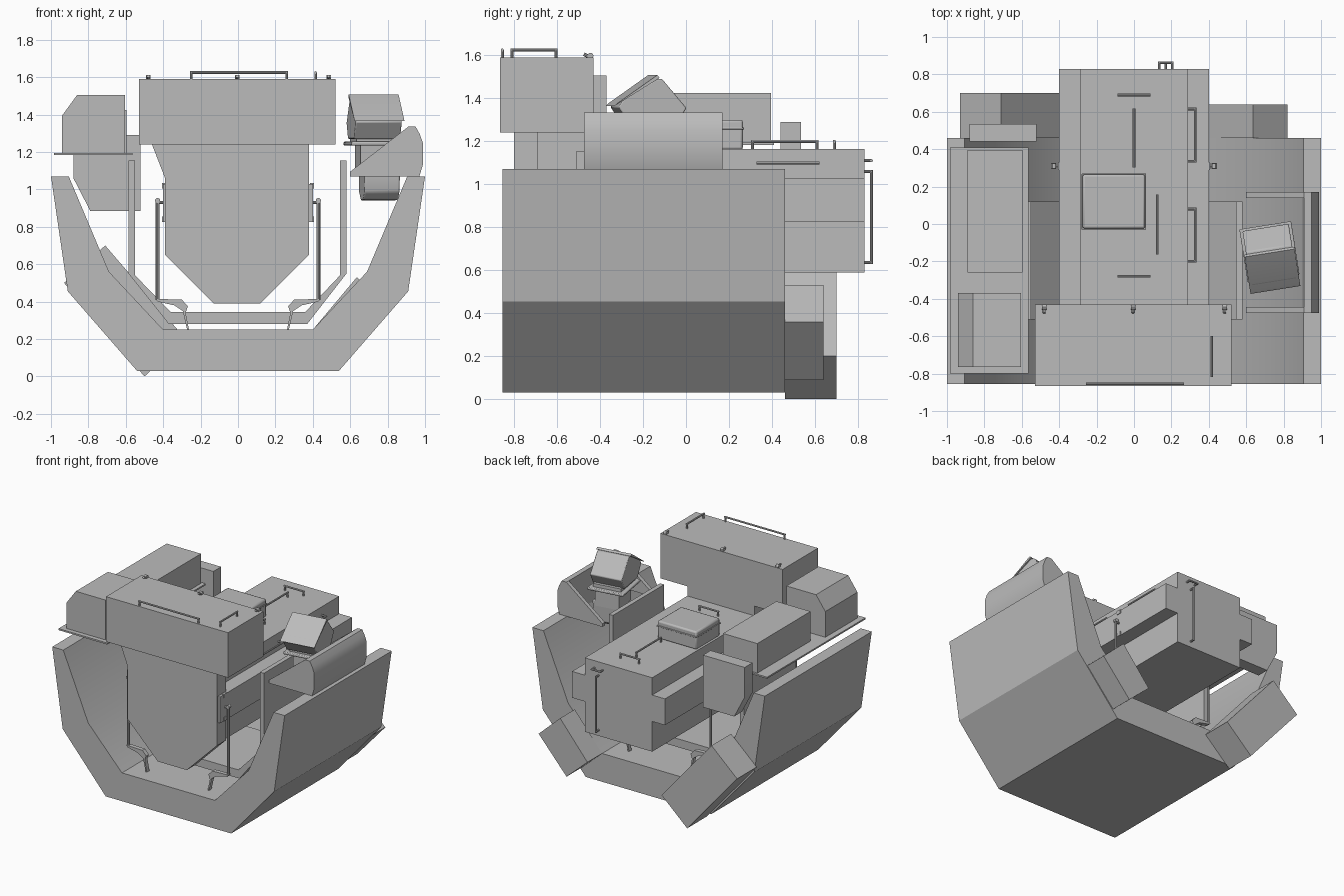
import bpy, bmesh, math
from mathutils import Vector, Matrix

if "Cube" in bpy.data.objects:
    bpy.data.objects.remove(bpy.data.objects["Cube"])

grey = bpy.data.materials.new("plain_grey")
grey.diffuse_color = (0.5, 0.5, 0.5, 1)
grey.use_nodes = True
grey.node_tree.nodes["Principled BSDF"].inputs["Base Color"].default_value = grey.diffuse_color


def finish(name, bm, bevel=0):
    bmesh.ops.recalc_face_normals(bm, faces=bm.faces)
    me = bpy.data.meshes.new(name)
    bm.to_mesh(me)
    bm.free()
    ob = bpy.data.objects.new(name, me)
    bpy.context.collection.objects.link(ob)
    me.materials.append(grey)
    if bevel:
        m = ob.modifiers.new("bevel", 'BEVEL')
        m.width, m.segments = bevel, 2
    bpy.ops.object.select_all(action='DESELECT')
    ob.select_set(True)
    bpy.context.view_layer.objects.active = ob
    bpy.ops.object.shade_smooth_by_angle(angle=math.radians(30))
    return ob


def prism(name, pts, a, b, axis='y', bevel=0):
    """Extrude a profile: (x,z) along y, or (y,z) along x."""
    bm = bmesh.new()
    mk = (lambda p, t: (p[0], t, p[1])) if axis == 'y' else (lambda p, t: (t, p[0], p[1]))
    f = bm.faces.new([bm.verts.new(mk(p, a)) for p in pts])
    r = bmesh.ops.extrude_face_region(bm, geom=[f])
    d = Vector((0, b - a, 0)) if axis == 'y' else Vector((b - a, 0, 0))
    bmesh.ops.translate(bm, verts=[v for v in r['geom'] if isinstance(v, bmesh.types.BMVert)], vec=d)
    return finish(name, bm, bevel)


def box(name, x0, x1, y0, y1, z0, z1, bevel=0):
    return prism(name, [(x0, z0), (x1, z0), (x1, z1), (x0, z1)], y0, y1, bevel=bevel)


def rod(bm, a, b, r, seg=8):
    a, b = Vector(a), Vector(b)
    m = Matrix.Translation((a + b) / 2) @ (b - a).to_track_quat('Z', 'Y').to_matrix().to_4x4()
    bmesh.ops.create_cone(bm, cap_ends=True, segments=seg, radius1=r, radius2=r,
                          depth=(b - a).length, matrix=m)


def handle(name, a, b, out, r=0.007):
    """Grab rail between a and b, standing off the surface by vector out."""
    a, b, out = Vector(a), Vector(b), Vector(out)
    bm = bmesh.new()
    e = (b - a).normalized() * r
    rod(bm, a + out - e, b + out + e, r)
    rod(bm, a, a + out, r)
    rod(bm, b, b + out, r)
    finish(name, bm)


# Outer U-shaped hull and inner liner
prism("hull", [(-1, 1.07), (-.91, .455), (-.54, .03), (.54, .03), (.91, .455), (1, 1.07),
               (.905, 1.07), (.69, .56), (.4, .25), (-.4, .25), (-.69, .56), (-.905, 1.07)], -.855, .46)
prism("inner_liner", [(-.585, 1.155), (-.585, .55), (-.37, .28), (.37, .28), (.58, .55), (.58, 1.155),
                      (.545, 1.155), (.545, .54), (.36, .345), (-.36, .345), (-.55, .54), (-.55, 1.155)],
      -.51, .12)

# Tilted boxes at the rear of the hull
prism("rear_box_left", [(-.93, .5), (-.5, 0), (-.28, .2), (-.71, .7)], .46, .70)
prism("rear_box_right", [(.635, .53), (.82, .36), (.58, .09), (.4, .25)], .46, .64)

# Central body, side rails, front plate and front header
box("body", -.29, .29, -.78, .83, .59, 1.165)
box("body_side_rails", -.4, .4, -.79, .83, .825, 1.03)
prism("front_plate", [(-.46, 1.24), (-.39, 1.06), (-.39, .65), (-.13, .39), (.12, .39),
                      (.38, .65), (.38, 1.24)], -.80, -.69)
box("body_under_header", -.29, .29, -.70, -.43, 1.1, 1.25)
box("front_header", -.53, .52, -.865, -.43, 1.24, 1.59)
box("roof_hatch", -.275, .06, -.025, .265, 1.16, 1.30, bevel=.012)
box("roof_hatch_lid_seam", -.28, .065, -.03, .27, 1.255, 1.265, bevel=.003)

# Header hinges
for x in (-.48, -.005, .485):
    bm = bmesh.new()
    rod(bm, (x - .012, -.445, 1.598), (x + .012, -.445, 1.598), .014, 12)
    rod(bm, (x, -.445, 1.59), (x, -.475, 1.605), .008)
    finish("header_hinge", bm)

# Grab rails
up = (0, 0, .035)
handle("header_front_rail", (-.25, -.855, 1.59), (.26, -.855, 1.59), up)
handle("header_side_rail", (.415, -.81, 1.59), (.415, -.605, 1.59), up)
handle("roof_rail_rear", (-.08, .69, 1.165), (.08, .69, 1.165), up)
handle("roof_rail_middle", (0, .31, 1.165), (0, .61, 1.165), up)
handle("roof_rail_side", (.125, -.155, 1.165), (.125, .15, 1.165), up)
handle("roof_rail_front", (-.08, -.28, 1.165), (.08, -.28, 1.165), up)
handle("side_rail_rear", (.29, .335, 1.1), (.29, .615, 1.1), (.037, 0, 0))
handle("side_rail_front", (.29, -.2, 1.1), (.29, .08, 1.1), (.037, 0, 0))
handle("rear_rail_short", (.135, .83, 1.11), (.205, .83, 1.11), (0, .033, 0))
handle("rear_rail_tall", (.17, .83, .635), (.17, .83, 1.06), (0, .033, 0))

# Hanging rods with brackets and bent feet, two on each side
for y in (-.73, .31):
    for s in (-1, 1):
        bm = bmesh.new()
        rod(bm, (s * .43, y, .41), (s * .43, y, .945), .010)
        rod(bm, (s * .43, y - .014, .94), (s * .43, y + .014, .94), .014, 12)
        rod(bm, (s * .385, y, .93), (s * .43, y, .93), .008)
        finish("hanging_rod", bm)
        for z in (.84, 1.02):
            box("rod_bracket", s * .395 - .01, s * .395 + .01, y - .02, y + .02, z - .015, z + .015)
        prism("rod_foot", [(s * x, z) for x, z in
                           ((.44, .415), (.3, .41), (.268, .375), (.28, .34), (.262, .25), (.272, .25),
                            (.295, .35), (.34, .38), (.43, .40))], y - .016, y + .016)

# Left tray with its boxes
box("left_tray", -.985, -.565, -.80, .41, 1.183, 1.195)
prism("left_front_box", [(-.94, 1.19), (-.94, 1.395), (-.86, 1.505), (-.605, 1.505), (-.605, 1.19)], -.765, -.37)
box("left_rear_box", -.89, -.595, -.26, .395, 1.19, 1.425)
prism("left_hanging_box", [(-.88, 1.29), (-.88, 1.06), (-.79, .885), (-.52, .885), (-.52, 1.29)], .44, .535)

# Right shield: outer wall with two triangular cheeks
prism("shield_wall", [(.90, 1.07), (.97, 1.07), (.988, 1.13), (.988, 1.25), (.972, 1.295),
                      (.95, 1.335), (.91, 1.335)], -.475, .17)
for y in (-.475, .14):
    prism("shield_cheek", [(.60, 1.07), (.93, 1.07), (.93, 1.335), (.91, 1.335), (.60, 1.095)], y, y + .03)

# Swivelling sight inside the shield, built upright then turned a little
sight = [
    prism("sight_head", [(-.18, 1.36), (-.155, 1.40), (0, 1.49), (.025, 1.49), (.14, 1.355),
                         (.09, 1.27), (-.12, 1.27)], -.125, .125, 'x', .006),
    prism("sight_front_frame", [(-.20, 1.365), (-.19, 1.375), (0, 1.508), (.012, 1.495)], -.135, .135, 'x'),
    box("sight_flange", -.14, .14, -.14, .15, 1.235, 1.255, .006),
    box("sight_flange_foot", -.11, .11, -.11, .12, 1.25, 1.28),
    box("sight_neck", -.085, .105, -.09, .10, 1.10, 1.24),
    prism("sight_barrel", [(-.10, 1.14), (-.115, 1.06), (-.10, .985), (-.06, .945), (.03, .94),
                           (.09, .98), (.10, 1.14)], -.065, .125, 'x', .008),
]
turn = Matrix.Translation((.725, -.155, 0)) @ Matrix.Rotation(math.radians(9), 4, 'Z')
for ob in sight:
    ob.matrix_world = turn
